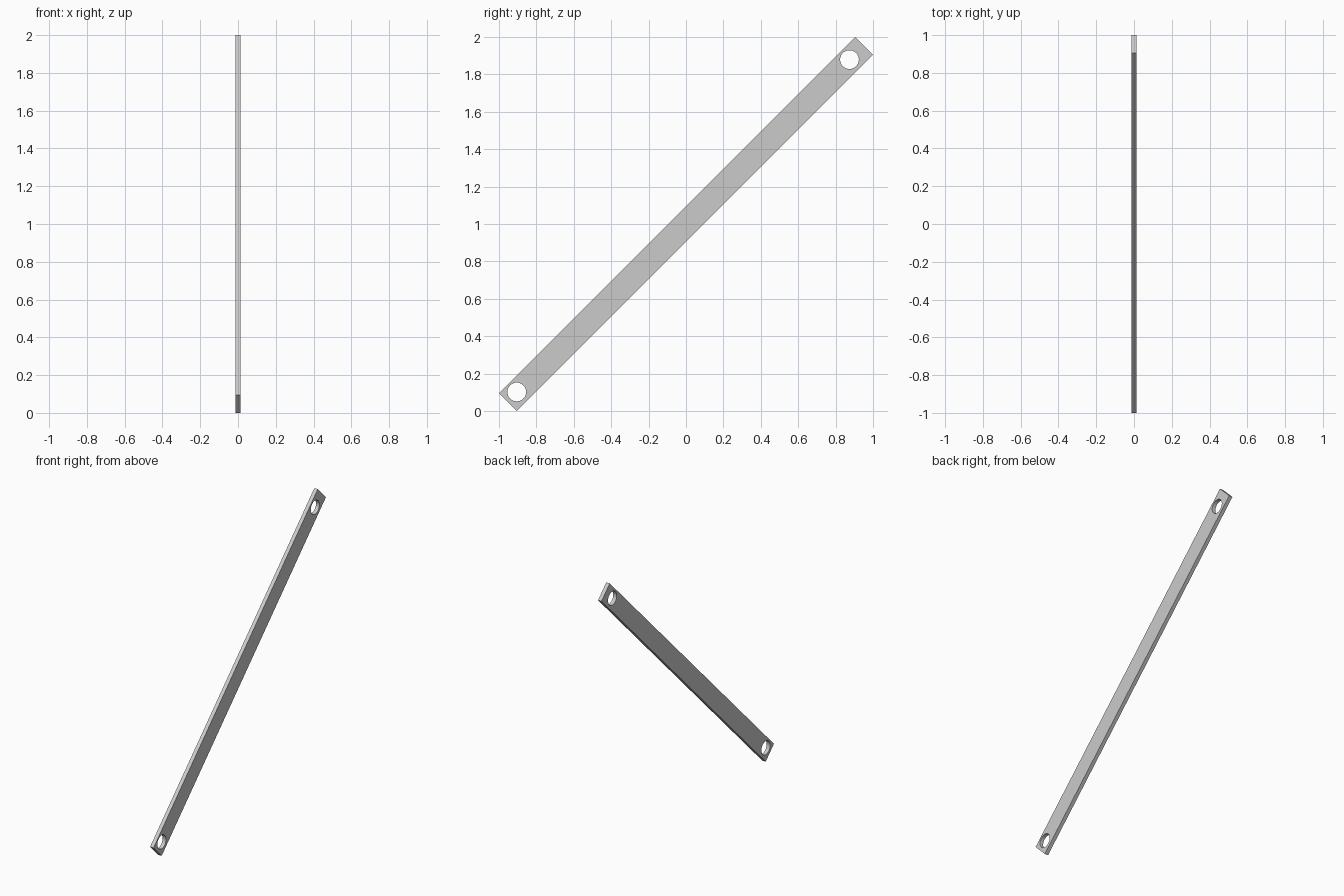
import bpy
from math import cos, sin, pi, radians

if "Cube" in bpy.data.objects:
    bpy.data.objects.remove(bpy.data.objects["Cube"])

THICKNESS = 0.028
HOLE_RADIUS = 0.05
HOLE_SIDES = 48


def add_loop(curve, points):
    spline = curve.splines.new('POLY')
    spline.points.add(len(points) - 1)
    for p, (x, y) in zip(spline.points, points):
        p.co = (x, y, 0, 1)
    spline.use_cyclic_u = True


# Flat strip outline, drawn in the side plane (y, z)
profile = bpy.data.curves.new("diagonal_brace", 'CURVE')
profile.dimensions = '2D'
profile.fill_mode = 'BOTH'
profile.extrude = THICKNESS / 2
add_loop(profile, [(-1, 0.095), (-0.905, 0), (1, 1.905), (0.905, 2)])

# Bolt hole at each end
for cy, cz in ((-0.905, 0.102), (0.874, 1.879)):
    add_loop(profile, [(cy + HOLE_RADIUS * cos(2 * pi * i / HOLE_SIDES),
                        cz + HOLE_RADIUS * sin(2 * pi * i / HOLE_SIDES))
                       for i in range(HOLE_SIDES)])

# Stand the profile up so its thickness runs along x
brace = bpy.data.objects.new("diagonal_brace", profile)
bpy.context.collection.objects.link(brace)
brace.rotation_euler = (radians(90), 0, radians(90))

# Mesh it with smooth hole walls and sharp edges
bpy.context.view_layer.objects.active = brace
brace.select_set(True)
bpy.ops.object.convert(target='MESH')
bpy.ops.object.mode_set(mode='EDIT')
bpy.ops.mesh.select_all(action='SELECT')
bpy.ops.mesh.remove_doubles(threshold=0.0001)
bpy.ops.mesh.normals_make_consistent(inside=False)
bpy.ops.object.mode_set(mode='OBJECT')
bpy.ops.object.shade_smooth_by_angle(angle=radians(30))
